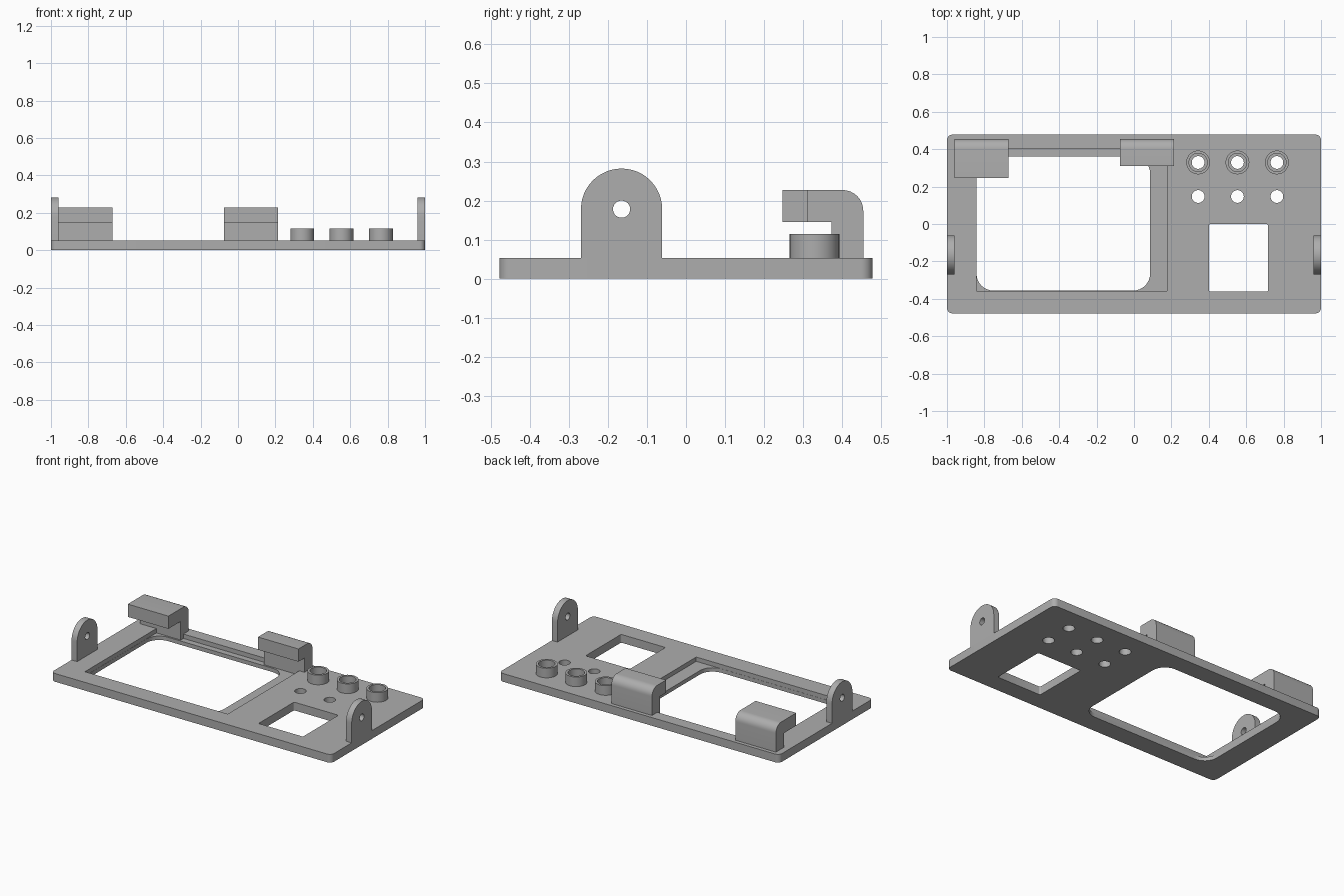
import bpy, bmesh, math
from mathutils import Matrix, Vector

if "Cube" in bpy.data.objects:
    bpy.data.objects.remove(bpy.data.objects["Cube"])

T = 0.053          # plate thickness
FLOOR = 0.025      # floor of the screen recess

grey = bpy.data.materials.new("mid grey")
grey.diffuse_color = (0.42, 0.42, 0.42, 1)
grey.use_nodes = True
grey.node_tree.nodes["Principled BSDF"].inputs["Base Color"].default_value = grey.diffuse_color


def rounded(x0, x1, y0, y1, radii, n=8):
    """Rectangle outline, radii ordered: x0y0, x1y0, x1y1, x0y1."""
    pts = []
    corners = [(x0, y0, 1, 1), (x1, y0, -1, 1), (x1, y1, -1, -1), (x0, y1, 1, -1)]
    for i, ((x, y, sx, sy), r) in enumerate(zip(corners, radii)):
        if r == 0:
            pts.append((x, y))
            continue
        for k in range(n + 1):
            a = math.pi + (i + k / n) * math.pi / 2
            pts.append((x + sx * r + r * math.cos(a), y + sy * r + r * math.sin(a)))
    return pts


def circle(x, y, r, n=40):
    return [(x + r * math.cos(2 * math.pi * k / n), y + r * math.sin(2 * math.pi * k / n))
            for k in range(n)]


def prism(name, pts, lo, hi, axis="z"):
    """Extrude an outline along z, or a (y, z) outline along x."""
    bm = bmesh.new()
    face = bm.faces.new([bm.verts.new((u, v, lo) if axis == "z" else (lo, u, v)) for u, v in pts])
    step = Vector((0, 0, hi - lo) if axis == "z" else (hi - lo, 0, 0))
    ext = bmesh.ops.extrude_face_region(bm, geom=[face])
    bmesh.ops.translate(bm, vec=step, verts=[g for g in ext["geom"] if isinstance(g, bmesh.types.BMVert)])
    bmesh.ops.recalc_face_normals(bm, faces=bm.faces)
    me = bpy.data.meshes.new(name)
    bm.to_mesh(me)
    bm.free()
    me.materials.append(grey)
    ob = bpy.data.objects.new(name, me)
    bpy.context.collection.objects.link(ob)
    return ob


def cut(ob, cutters):
    """Subtract cutters, bake the result and remove the helpers."""
    for c in cutters:
        c.hide_render = True
        m = ob.modifiers.new("cut", "BOOLEAN")
        m.operation, m.solver, m.object = "DIFFERENCE", "EXACT", c
    dg = bpy.context.evaluated_depsgraph_get()
    dg.update()
    me = bpy.data.meshes.new_from_object(ob.evaluated_get(dg))
    ob.modifiers.clear()
    ob.data = me
    for c in cutters:
        bpy.data.objects.remove(c)


# Base plate with screen opening, stepped recess, small window and holes
plate = prism("base_plate", rounded(-1, 1, -0.478, 0.478, [0.03] * 4), 0, T)
button_x = (0.343, 0.553, 0.764)
cutters = [
    prism("screen_cut", rounded(-0.842, 0.086, -0.356, 0.361, [0.09] * 4), -0.1, 0.2),
    prism("recess_cut", rounded(-0.843, 0.177, -0.357, 0.40, [0] * 4), FLOOR, 0.2),
    prism("window_cut", rounded(0.40, 0.717, -0.362, 0, [0.01] * 4, 4), -0.1, 0.2),
]
for x in button_x:
    for y in (0.147, 0.329):
        cutters.append(prism("hole_cut", circle(x, y, 0.034), -0.1, 0.2))
cut(plate, cutters)

# Button collars with a counterbore
for i, x in enumerate(button_x):
    collar = prism(f"button_collar_{i + 1}", circle(x, 0.329, 0.0635), T, 0.115)
    cut(collar, [prism("bore", circle(x, 0.329, 0.034), 0, 0.2),
                 prism("counterbore", circle(x, 0.329, 0.049), 0.07, 0.2)])

# Side tabs with a rounded top and a pivot hole
for side, x0 in (("left", -1), ("right", 0.96)):
    cy, cz, r = -0.165, 0.178, 0.104
    arc = [(cy + r * math.cos(math.pi * k / 24), cz + r * math.sin(math.pi * k / 24)) for k in range(25)]
    tab = prism(f"{side}_tab", [(cy - r, T), (cy + r, T)] + arc, x0, x0 + 0.04, "x")
    cut(tab, [prism("pivot_cut", circle(cy, cz, 0.022, 24), x0 - 0.1, x0 + 0.1, "x")])

# Hooked clips along the back edge
for side, x0, x1, front in (("left", -0.96, -0.67, 0.247), ("right", -0.075, 0.214, 0.311)):
    back, top, r = 0.454, 0.227, 0.053
    bend = [(back - r + r * math.cos(math.pi * k / 16), top - r + r * math.sin(math.pi * k / 16))
            for k in range(9)]
    prism(f"{side}_clip", [(0.372, FLOOR), (back, FLOOR)] + bend +
          [(front, top), (front, 0.145), (0.372, 0.145)], x0, x1, "x")

# Smooth curved walls, keep edges crisp
bpy.ops.object.select_all(action="DESELECT")
for ob in bpy.context.scene.objects:
    ob.select_set(True)
    bpy.context.view_layer.objects.active = ob
bpy.ops.object.shade_smooth_by_angle(angle=math.radians(30))
